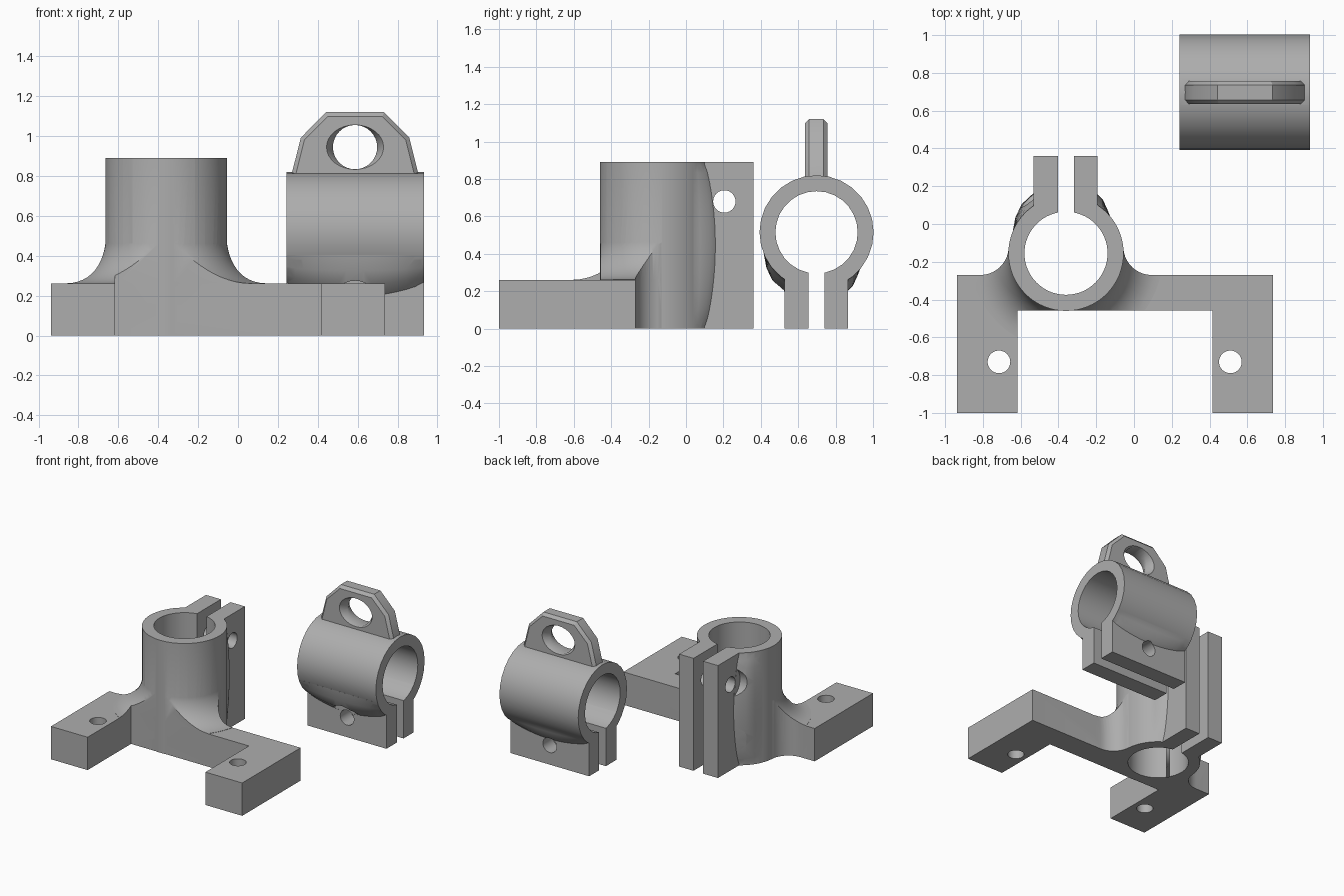
import bpy, bmesh, math
from mathutils import Matrix, Vector

if "Cube" in bpy.data.objects:
    bpy.data.objects.remove(bpy.data.objects["Cube"])

grey = bpy.data.materials.new("plain grey")
grey.diffuse_color = (0.42, 0.42, 0.42, 1)
grey.use_nodes = True
grey.node_tree.nodes["Principled BSDF"].inputs["Base Color"].default_value = grey.diffuse_color


def make(name, bm, matrix=None):
    if matrix:
        bm.transform(matrix)
    bmesh.ops.recalc_face_normals(bm, faces=bm.faces)
    me = bpy.data.meshes.new(name)
    bm.to_mesh(me)
    bm.free()
    me.materials.append(grey)
    ob = bpy.data.objects.new(name, me)
    bpy.context.collection.objects.link(ob)
    return ob


def loft(name, rings, closed=False):
    """Skin a stack of equal-length point rings; cap the ends unless closed."""
    bm = bmesh.new()
    vs = [[bm.verts.new(p) for p in r] for r in rings]
    n = len(vs[0])
    for k in range(len(vs) if closed else len(vs) - 1):
        a, b = vs[k], vs[(k + 1) % len(vs)]
        for i in range(n):
            bm.faces.new((a[i], a[(i + 1) % n], b[(i + 1) % n], b[i]))
    if not closed:
        bm.faces.new(vs[0][::-1])
        bm.faces.new(vs[-1])
    return make(name, bm)


def prism(name, pts, z0, z1):
    return loft(name, [[(x, y, z) for x, y in pts] for z in (z0, z1)])


def box(name, x0, x1, y0, y1, z0, z1):
    return prism(name, [(x0, y0), (x1, y0), (x1, y1), (x0, y1)], z0, z1)


def rod(name, start, axis, length, r0, r1=None, seg=32):
    """Cylinder or cone from start along axis."""
    bm = bmesh.new()
    bmesh.ops.create_cone(bm, cap_ends=True, segments=seg, radius1=r0,
                          radius2=r0 if r1 is None else r1, depth=length)
    d = Vector(axis)
    rot = Vector((0, 0, 1)).rotation_difference(d).to_matrix().to_4x4()
    mid = Vector(start) + d * length / 2
    return make(name, bm, Matrix.Translation(mid) @ rot)


def boolean(ob, others, op):
    for o in others:
        m = ob.modifiers.new("cut", 'BOOLEAN')
        m.operation, m.solver, m.object = op, 'EXACT', o
        bpy.context.view_layer.objects.active = ob
        bpy.ops.object.modifier_apply(modifier=m.name)
        bpy.data.objects.remove(o)


def smooth(ob):
    bpy.ops.object.select_all(action='DESELECT')
    ob.select_set(True)
    bpy.context.view_layer.objects.active = ob
    bpy.ops.object.shade_smooth_by_angle(angle=math.radians(32))


def shoulder(side, length, inner, flat, full):
    """Swelling between tube and ear, fading out towards both ends."""
    rings = []
    for k in range(17):
        t = k / 16
        f = max(0.0, math.sin(math.pi * t)) ** 0.7
        outer = [(a[0] + (b[0] - a[0]) * f, a[1] + (b[1] - a[1]) * f)
                 for a, b in zip(flat, full)]
        z = 0.002 + t * (length - 0.004)
        rings.append([(side * x, y, z) for x, y in inner + outer])
    return loft("shoulder", rings)


def clamp(name, length, bolts, seg):
    """Split tube along z with two ears towards +y; returns body and cutters."""
    body = rod(name, (0, 0, 0), (0, 0, 1), length, 0.305, seg=seg)
    parts = [box("ear", s * 0.04 if s > 0 else -0.172, 0.168 if s > 0 else -0.04,
                 0.1, 0.515, 0, length) for s in (-1, 1)]
    parts.append(shoulder(-1, length, [(0.12, 0.25), (0.24, 0.1)],
                          [(0.283, 0.11), (0.25, 0.172), (0.215, 0.213), (0.165, 0.253)],
                          [(0.283, 0.11), (0.268, 0.19), (0.235, 0.26), (0.165, 0.325)]))
    parts.append(shoulder(1, length, [(0.1, 0.25), (0.2, 0.16)],
                          [(0.235, 0.192), (0.215, 0.213), (0.19, 0.235), (0.16, 0.257)],
                          [(0.235, 0.192), (0.22, 0.23), (0.195, 0.285), (0.16, 0.32)]))
    boolean(body, parts, 'UNION')
    cuts = [rod("bore", (0, 0, -0.1), (0, 0, 1), length + 0.2, 0.22, seg=seg),
            box("slit", -0.042, 0.042, 0, 0.7, -0.1, length + 0.1)]
    for z in bolts:
        cuts.append(rod("bolt_hole", (-0.5, 0.36, z), (1, 0, 0), 1, 0.06, seg=24))
        cuts.append(rod("counterbore", (-0.6, 0.36, z), (1, 0, 0), 0.427, 0.12))
    return body, cuts


# ---- Mounting bracket with upright clamp ----
CX, CY = -0.36, -0.155
post, cuts = clamp("bracket_clamp", 0.89, (0.21, 0.68), 64)
for o in [post] + cuts:
    o.data.transform(Matrix.Translation((CX, CY, 0)))

# Footprint: two arms, a cross bar and rounded inside corners at the tube
RF = 0.15
dx = math.sqrt((0.305 + RF) ** 2 - (CY + 0.27 - RF) ** 2)
touch = math.atan2(CY + 0.27 - RF, -dx) % (2 * math.pi)
right_arc = []
for k in range(11):
    a = 1.5 * math.pi + (touch - 1.5 * math.pi) * k / 10
    right_arc.append((dx + RF * math.cos(a), -0.27 + RF + RF * math.sin(a)))
right_arc.append((0.2, 0.0))
left_arc = [(-x, y) for x, y in reversed(right_arc)]
outline = [(-0.938, -1), (-0.617, -1), (-0.617, -0.457), (0.415, -0.457), (0.415, -1),
           (0.737, -1), (0.737, -0.27)] + [(x + CX, y) for x, y in right_arc + left_arc] \
    + [(-0.938, -0.27)]
base = prism("base", outline, 0, 0.26)

# Flared foot around the tube, trimmed to the footprint
profile = [(0.02, 0.1), (0.515, 0.1)]
for k in range(13):
    a = math.pi / 2 * k / 12
    profile.append((0.515 - 0.212 * math.sin(a), 0.262 + 0.23 * (1 - math.cos(a))))
profile.append((0.02, 0.492))
flare = loft("flare", [[(CX + r * math.cos(t), CY + r * math.sin(t), z) for r, z in profile]
                       for t in [2 * math.pi * i / 64 for i in range(64)]], closed=True)
boolean(flare, [prism("trim", outline, 0.05, 0.7)], 'INTERSECT')
boolean(post, [base, flare], 'UNION')
cuts += [rod("screw_hole", (x, -0.73, -0.1), (0, 0, 1), 0.5, 0.06) for x in (-0.715, 0.51)]
boolean(post, cuts, 'DIFFERENCE')
smooth(post)

# ---- Separate sideways clamp with hanging eye ----
ring, cuts = clamp("eye_clamp", 0.69, (0.345,), 28)
turn = Matrix(((0, 0, -1, 0.932), (1, 0, 0, 0.698), (0, -1, 0, 0.515), (0, 0, 0, 1)))
for o in [ring] + cuts:
    o.data.transform(turn)

# Tab with chamfered rim
half = [(0.318, 0.70), (0.318, 0.81), (0.272, 0.992), (0.146, 1.12)]
inset = [(0.297, 0.70), (0.297, 0.81), (0.254, 0.982), (0.138, 1.098)]
def tab_ring(h, y):
    return [(0.587 + s * x, y, z) for s, row in ((1, h), (-1, h[::-1])) for x, z in row]
tab = loft("tab", [tab_ring(inset, 0.635), tab_ring(half, 0.657),
                   tab_ring(half, 0.735), tab_ring(inset, 0.757)])
boolean(ring, [tab], 'UNION')

# Eye hole, widened sideways at both faces
eye = [rod("eye", (0.587, 0.5, 0.945), (0, 1, 0), 0.4, 0.111)]
for y, d in ((0.632, 1), (0.76, -1)):
    c = rod("eye_flare", (0.587, y, 0.945), (0, d, 0), 0.06, 0.145, 0.108)
    for v in c.data.vertices:
        v.co.z = 0.945 + (v.co.z - 0.945) * 0.78
    eye.append(c)
boolean(ring, cuts + eye, 'DIFFERENCE')
smooth(ring)
